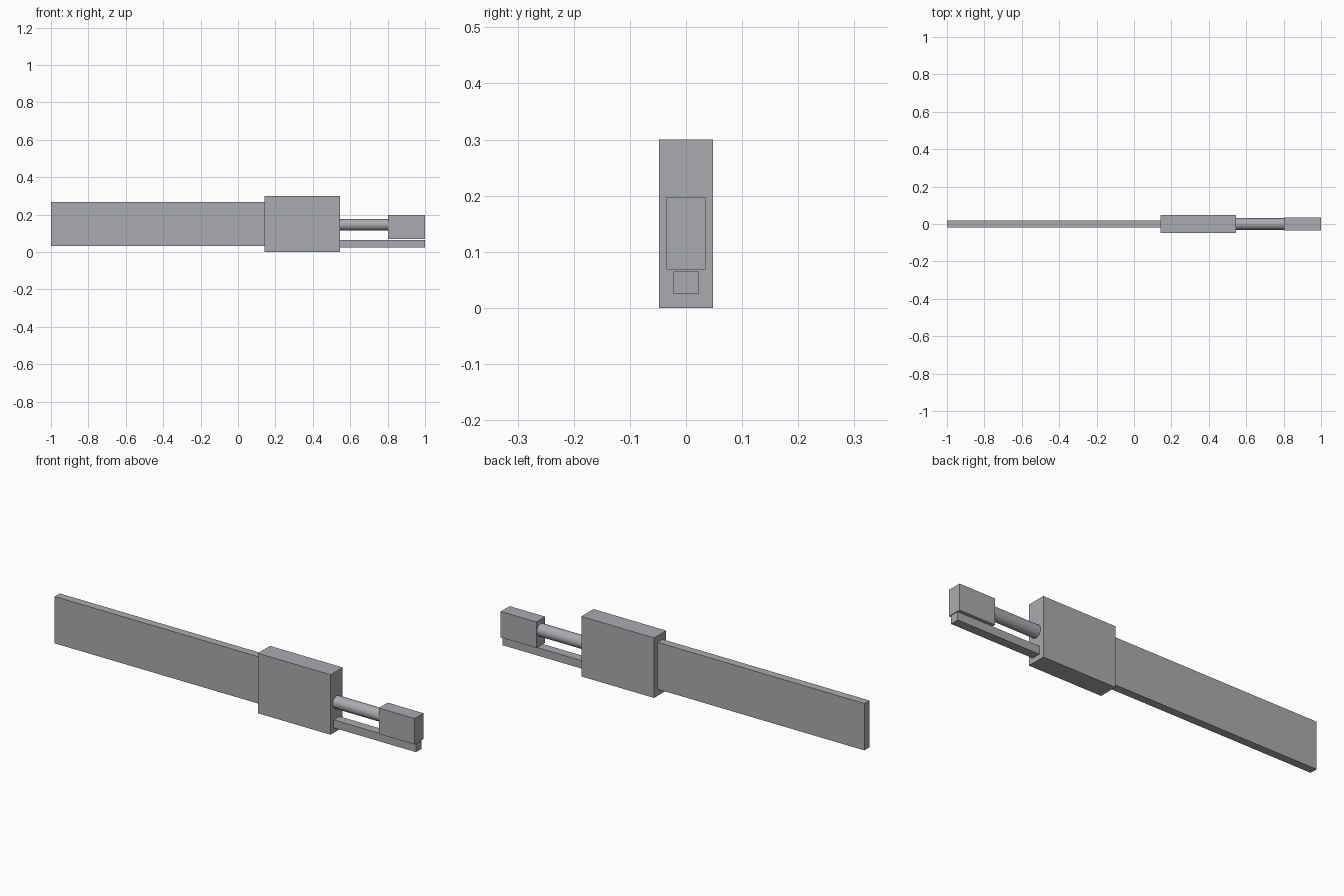
import bpy
import math

if "Cube" in bpy.data.objects:
    bpy.data.objects.remove(bpy.data.objects["Cube"])

# Single grey finish
grey = bpy.data.materials.new("steel_grey")
grey.diffuse_color = (0.40, 0.41, 0.43, 1)
grey.use_nodes = True
grey.node_tree.nodes["Principled BSDF"].inputs["Base Color"].default_value = grey.diffuse_color


def box(name, x, y, z):
    """Box from its x range, half depth and z range."""
    bpy.ops.mesh.primitive_cube_add(
        size=1, location=((x[0] + x[1]) / 2, 0, (z[0] + z[1]) / 2))
    ob = bpy.context.object
    ob.name = name
    ob.scale = (x[1] - x[0], 2 * y, z[1] - z[0])
    bpy.ops.object.transform_apply(location=False, rotation=False, scale=True)
    ob.data.materials.append(grey)


# Long flat plate, main housing, end block and lower guide bar
box("flat_plate", (-1.0, 0.143), 0.02, (0.033, 0.267))
box("housing", (0.143, 0.545), 0.048, (0.0, 0.30))
box("end_block", (0.803, 1.0), 0.035, (0.068, 0.198))
box("guide_bar", (0.545, 1.0), 0.0225, (0.025, 0.065))

# Round rod joining the housing and the end block
bpy.ops.mesh.primitive_cylinder_add(
    vertices=24, radius=0.031, depth=0.258,
    location=(0.674, 0, 0.146), rotation=(0, math.pi / 2, 0))
rod = bpy.context.object
rod.name = "rod"
rod.data.materials.append(grey)
bpy.ops.object.shade_smooth_by_angle()
